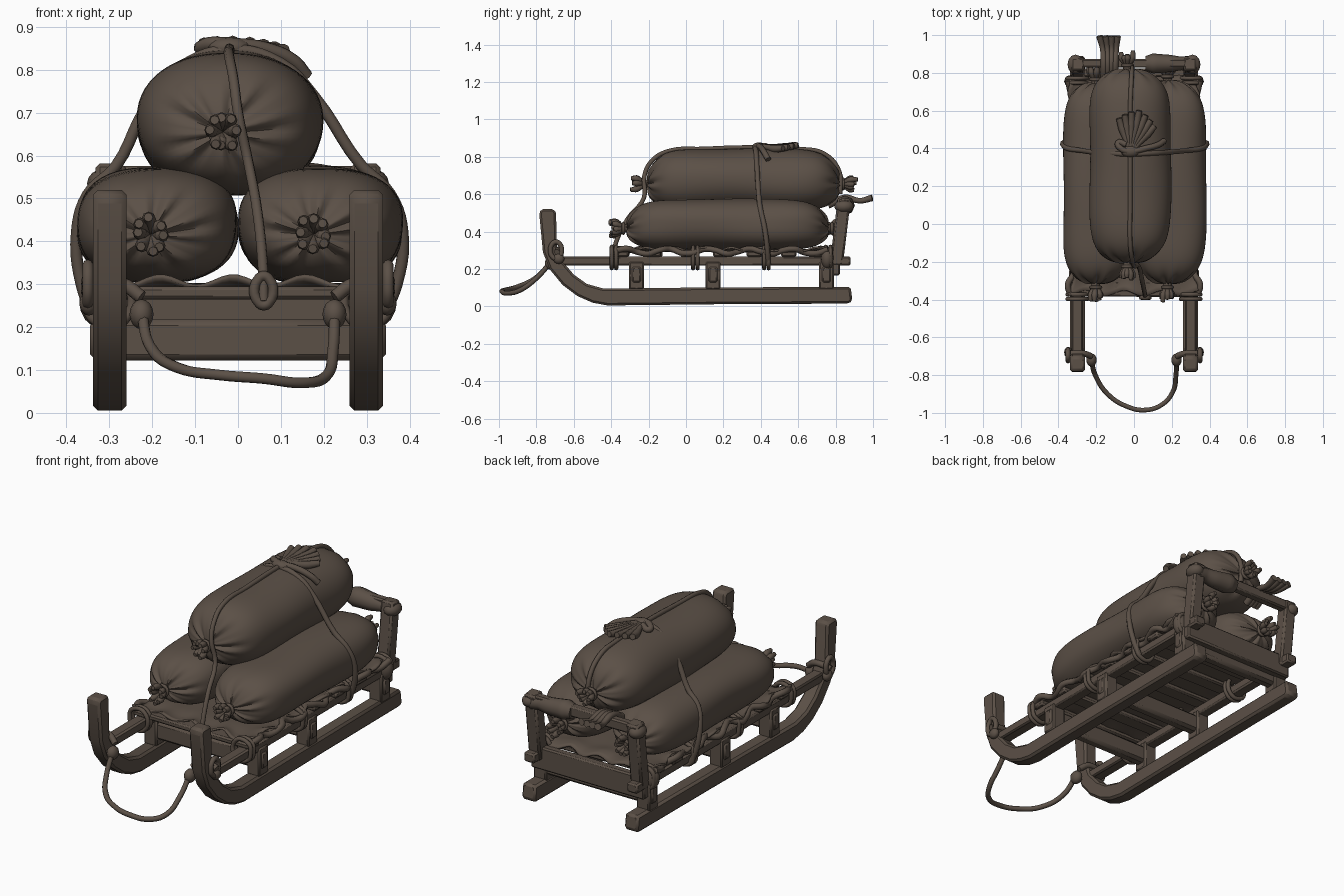
import bpy, bmesh, math, random
from mathutils import Vector

if "Cube" in bpy.data.objects:
    bpy.data.objects.remove(bpy.data.objects["Cube"])

random.seed(4)
brown = bpy.data.materials.new("dark brown")
brown.diffuse_color = (0.105, 0.08, 0.062, 1)
brown.use_nodes = True
brown.node_tree.nodes["Principled BSDF"].inputs["Base Color"].default_value = brown.diffuse_color


def finish(name, bm, bevel=0.0, angle=35):
    """Turn a bmesh into a named object with bevel and smooth shading."""
    bmesh.ops.recalc_face_normals(bm, faces=bm.faces)
    me = bpy.data.meshes.new(name)
    bm.to_mesh(me)
    bm.free()
    return place(name, me, bevel, angle)


def place(name, me, bevel=0.0, angle=35):
    ob = bpy.data.objects.new(name, me)
    bpy.context.collection.objects.link(ob)
    me.materials.clear()
    me.materials.append(brown)
    if bevel:
        m = ob.modifiers.new("bevel", 'BEVEL')
        m.width, m.segments = bevel, 1
    bpy.ops.object.select_all(action='DESELECT')
    ob.select_set(True)
    bpy.context.view_layer.objects.active = ob
    bpy.ops.object.shade_smooth_by_angle(angle=math.radians(angle))
    return ob


def prism(name, profile, x, width, bevel=0.012):
    """Extrude a (y, z) outline across x."""
    bm = bmesh.new()
    a = [bm.verts.new((x - width / 2, y, z)) for y, z in profile]
    b = [bm.verts.new((x + width / 2, y, z)) for y, z in profile]
    bm.faces.new(a)
    bm.faces.new(b[::-1])
    n = len(a)
    for i in range(n):
        bm.faces.new((a[i], b[i], b[(i + 1) % n], a[(i + 1) % n]))
    return finish(name, bm, bevel, 28)


def box(name, c, s, bevel=0.008, tilt=0.0):
    ob = prism(name, [(-s[1] / 2, -s[2] / 2), (s[1] / 2, -s[2] / 2),
                      (s[1] / 2, s[2] / 2), (-s[1] / 2, s[2] / 2)], 0, s[0], bevel)
    ob.location = c
    ob.rotation_euler.x = tilt
    return ob


def tubes(name, paths, r, cyclic=False):
    """One object of round ropes; a point is (x, y, z) or (x, y, z, radius factor)."""
    cu = bpy.data.curves.new(name, 'CURVE')
    cu.dimensions = '3D'
    cu.bevel_depth, cu.bevel_resolution, cu.resolution_u = r, 2, 5
    cu.use_fill_caps = True
    for pts in paths:
        sp = cu.splines.new('BEZIER')
        sp.bezier_points.add(len(pts) - 1)
        for p, q in zip(sp.bezier_points, pts):
            p.co = q[:3]
            p.radius = q[3] if len(q) > 3 else 1
            p.handle_left_type = p.handle_right_type = 'AUTO'
        sp.use_cyclic_u = cyclic
    tmp = bpy.data.objects.new(name + "_curve", cu)
    bpy.context.collection.objects.link(tmp)
    bpy.context.view_layer.update()
    me = bpy.data.meshes.new_from_object(tmp.evaluated_get(bpy.context.evaluated_depsgraph_get()))
    bpy.data.objects.remove(tmp)
    return place(name, me, 0, 50)


def knob(name, c, s):
    bm = bmesh.new()
    bmesh.ops.create_uvsphere(bm, u_segments=12, v_segments=8, radius=1)
    for v in bm.verts:
        v.co = Vector(c) + Vector((v.co.x * s[0], v.co.y * s[1], v.co.z * s[2]))
    return finish(name, bm, 0, 60)


def sack(name, cx, cz, rx, rz, y0, y1, floor, square):
    """Stuffed bag with pleated, tied ends; square sets how full the section is."""
    bm = bmesh.new()
    rows, seg, rings = 48, 64, []
    ph = [random.uniform(0, 6.28) for _ in range(4)]
    for i in range(rows + 1):
        s = -math.cos(math.pi * i / rows)
        r = max((1 - abs(s) ** 6.5) ** (1 / 2.1), 0.1)
        w = abs(s) ** 8
        ring = []
        for j in range(seg):
            t = math.tau * j / seg
            c, q = math.cos(t), math.sin(t)
            full = (abs(c) ** square + abs(q) ** square) ** (-1 / square)
            pleat = (math.cos(9 * t + ph[0]) + 0.7 * math.cos(14 * t + ph[1])) * w * min(r * 2, 1)
            sag = 1 + 0.012 * math.sin(3 * t + 4 * s + ph[2]) + 0.01 * math.sin(2 * t - 6 * s + ph[3])
            k = r * sag * full * (1 + 0.02 * pleat)
            y = (y0 + y1) / 2 + (y1 - y0) / 2 * s - math.copysign(0.01, s) * pleat
            ring.append(bm.verts.new((cx + rx * k * c - 0.015 * w, y, max(cz + rz * k * q - 0.02 * w, floor))))
        rings.append(ring)
    for a, b in zip(rings, rings[1:]):
        for j in range(seg):
            bm.faces.new((a[j], a[(j + 1) % seg], b[(j + 1) % seg], b[j]))
    bm.faces.new(rings[0])
    bm.faces.new(rings[-1])
    finish(name, bm, 0, 60)
    # gathered petals and binding at both ends
    for end, y, d in (("front", y0, -1), ("back", y1, 1)):
        kx, kz = cx - 0.015, cz - 0.02
        petals = []
        for j in range(8):
            t = math.tau * j / 8 + random.uniform(-.2, .2)
            c, q = math.cos(t), math.sin(t)
            f = random.uniform(0.8, 1.1)
            petals.append([(kx + .01 * c, y - d * .03, kz + .01 * q, 1),
                           (kx + .014 * c, y + d * .025, kz + .014 * q, .9),
                           (kx + .03 * c * f, y + d * .06, kz + .034 * q * f, 1.3),
                           (kx + .034 * c * f, y + d * .09 * f, kz + .038 * q * f, .8)])
        tubes(f"{name}_{end}_tuft", petals, 0.013)
        tubes(f"{name}_{end}_tie", [[(kx + .026 * math.cos(a), y + d * .02, kz + .026 * math.sin(a))
                                     for a in [math.tau * i / 8 for i in range(8)]]], 0.009, True)


# sled frame, both sides
runner = [(0.89, 0.03), (0.87, 0.015), (0.2, 0.012), (-0.42, 0.005), (-0.5, 0.02), (-0.58, 0.055), (-0.66, 0.115),
          (-0.73, 0.2), (-0.765, 0.29), (-0.785, 0.5), (-0.775, 0.52), (-0.705, 0.52), (-0.695, 0.5),
          (-0.69, 0.32), (-0.66, 0.24), (-0.6, 0.17), (-0.53, 0.12), (-0.44, 0.095), (0.0, 0.1), (0.88, 0.105)]
for side, s in (("left", -1), ("right", 1)):
    prism(f"{side}_runner", runner, s * 0.299, 0.078, 0.016)
    box(f"{side}_rail", (s * 0.3, 0.085, 0.243), (0.062, 1.59, 0.05))
    for i, y in enumerate((-0.265, 0.145, 0.75)):
        box(f"{side}_post_{i}", (s * 0.3, y, 0.165), (0.075, 0.08, 0.15))
    box(f"{side}_back_upright", (s * 0.297, 0.825, 0.4), (0.07, 0.07, 0.36), 0.01, -0.12)
    knob(f"{side}_back_lashing", (s * 0.31, 0.845, 0.535), (0.042, 0.052, 0.035))
    knob(f"{side}_rail_end_lashing", (s * 0.325, 0.755, 0.26), (0.045, 0.035, 0.06))
    # rope lashings hugging the rail
    for i, y in enumerate((-0.385, 0.05, 0.43, 0.76)):
        loops = [[(s * (0.3 + a), y + dy, z) for a, z in
                  ((-.035, .216), (.035, .216), (.052, .26), (.04, .305), (-.035, .305))] for dy in (-.012, .012)]
        tubes(f"{side}_lashing_{i}", loops, 0.011, True)
    # loose lacing along the deck edge
    tubes(f"{side}_edge_lacing", [[(s * (0.335 + .018 * math.sin(i * 2.1)), -0.38 + i * 0.06, 0.295 + .014 * math.sin(i * 1.7))
                                   for i in range(20)]], 0.016)
    # tow bar, eye and knots at the curved runner
    tubes(f"{side}_tow_bar", [[(s * 0.225, -0.7, 0.27), (s * 0.27, -0.685, 0.3), (s * 0.33, -0.685, 0.3), (s * 0.36, -0.69, 0.29)]], 0.016)
    tubes(f"{side}_tow_eye", [[(s * 0.35, -0.695 + .03 * math.cos(a), .3 + .045 * math.sin(a))
          for a in [math.tau * i / 8 for i in range(8)]]], 0.013, True)
    knob(f"{side}_tow_knot", (s * 0.225, -0.72, 0.23), (0.028, 0.035, 0.035))
    knob(f"{side}_tow_toggle", (s * 0.348, -0.68, 0.255), (0.022, 0.03, 0.028))

# cross beams, deck slats and back frame
for i, y in enumerate((-0.265, 0.145, 0.75)):
    box(f"cross_beam_{i}", (0, y, 0.17), (0.69, 0.06, 0.095), 0.014)
for i, y in enumerate((-0.345, -0.17, 0.01, 0.19, 0.37, 0.55, 0.71)):
    ob = box(f"deck_slat_{i}", (0, y, 0.28), (0.69, 0.08, 0.03))
    ob.rotation_euler.z = random.uniform(-.02, .02)
box("back_board", (0, 0.8, 0.225), (0.66, 0.045, 0.12))
box("back_top_bar", (0, 0.85, 0.548), (0.655, 0.045, 0.055))

# crumpled ground cloth under the load
bm = bmesh.new()
bmesh.ops.create_grid(bm, x_segments=36, y_segments=50, size=1)
for v in bm.verts:
    u, w = v.co.x, v.co.y
    edge = max(abs(u), abs(w)) ** 8
    v.co = (u * (0.335 + .015 * math.sin(17 * w)), 0.205 + w * (0.57 + .015 * math.sin(11 * u)),
            0.303 + edge * (0.012 * math.sin(13 * u + 2) + 0.01 * math.sin(23 * w)))
cloth = finish("ground_cloth", bm, 0, 60)
sol = cloth.modifiers.new("thickness", 'SOLIDIFY')
sol.thickness = 0.01

# load
sack("lower_left_sack", -0.188, 0.437, 0.186, 0.135, -0.315, 0.745, 0.305, 2.45)
sack("lower_right_sack", 0.192, 0.437, 0.19, 0.137, -0.315, 0.76, 0.305, 2.45)
sack("upper_sack", -0.02, 0.675, 0.215, 0.168, -0.205, 0.82, 0.5, 2.15)

# strap over the load
tubes("cross_strap", [[(-.335, .44, .22), (-.365, .435, .3), (-.376, .42, .42), (-.35, .4, .51), (-.285, .39, .575),
                       (-.215, .38, .71), (-.135, .375, .805), (-.02, .37, .846), (.1, .375, .815), (.18, .38, .735),
                       (.285, .39, .58), (.355, .4, .51), (.384, .42, .42), (.37, .435, .3), (.335, .44, .22)]], 0.014)
tubes("long_strap", [[(.06, -.39, .26), (.058, -.375, .34), (.045, -.31, .47), (.025, -.225, .58), (.0, -.222, .7),
                      (-.01, -.185, .775), (-.02, -.1, .828), (-.02, .1, .842), (-.02, .37, .85), (-.02, .6, .842),
                      (-.015, .74, .815), (-.01, .82, .72), (-.01, .825, .6)]], 0.012)
tubes("front_strap_hook", [[(.06 + dx, -.385 + dy, .285 + dz) for dx, dy, dz in
                            ((-.01, -.005, .03), (-.01, -.005, -.03), (.01, -.005, -.03), (.01, -.005, .03))]], 0.012, True)

# gathered cloth and knot on top
fan = []
for i in range(7):
    a = math.radians(48 + i * 10)
    l = 0.23 - 0.012 * abs(i - 3)
    d = Vector((math.cos(a), math.sin(a), 0))
    fan.append([(-.02, .36, .85, .7)] + [(-.02 + d.x * l * f, .375 + d.y * l * f, z - 1.2 * (d.x * l * f) ** 2, r)
               for f, z, r in ((.3, .855, .9), (.7, .852, 1.5), (1, .865, 1.1))])
tubes("top_fan", fan, 0.014)
knob("top_knot", (-.02, .385, .852), (.05, .032, .024))
tubes("top_bow", [[(-.02, .38, .86), (-.07, .4, .86), (-.085, .43, .85), (-.04, .42, .86)],
                  [(-.02, .38, .86), (.06, .4, .85), (.13, .42, .82), (.16, .44, .785)]], 0.016)

# rags on the back bar
tubes("back_rag", [[(.06, .85, .54, .8), (.1, .85, .54, 1.1), (.19, .85, .535, .95), (.25, .85, .535, .75), (.3, .85, .53, .8)]], 0.048)
tubes("back_rag_tail", [[(-.13 + k, .76, .54, 1), (-.13 + k, .85, .58, 1), (-.13 + 1.2 * k, .93, .565, .8),
                         (-.135 + 1.6 * k, .995, .58, 1)] for k in (-.03, -.01, .01, .03)], 0.018)

# tow rope
tubes("tow_rope", [[(-.225, -.72, .24), (-.205, -.8, .155), (-.14, -.9, .105), (-.04, -.965, .088), (.06, -.985, .08),
                    (.15, -.955, .07), (.205, -.89, .085), (.222, -.8, .15), (.225, -.72, .24)]], 0.013)
